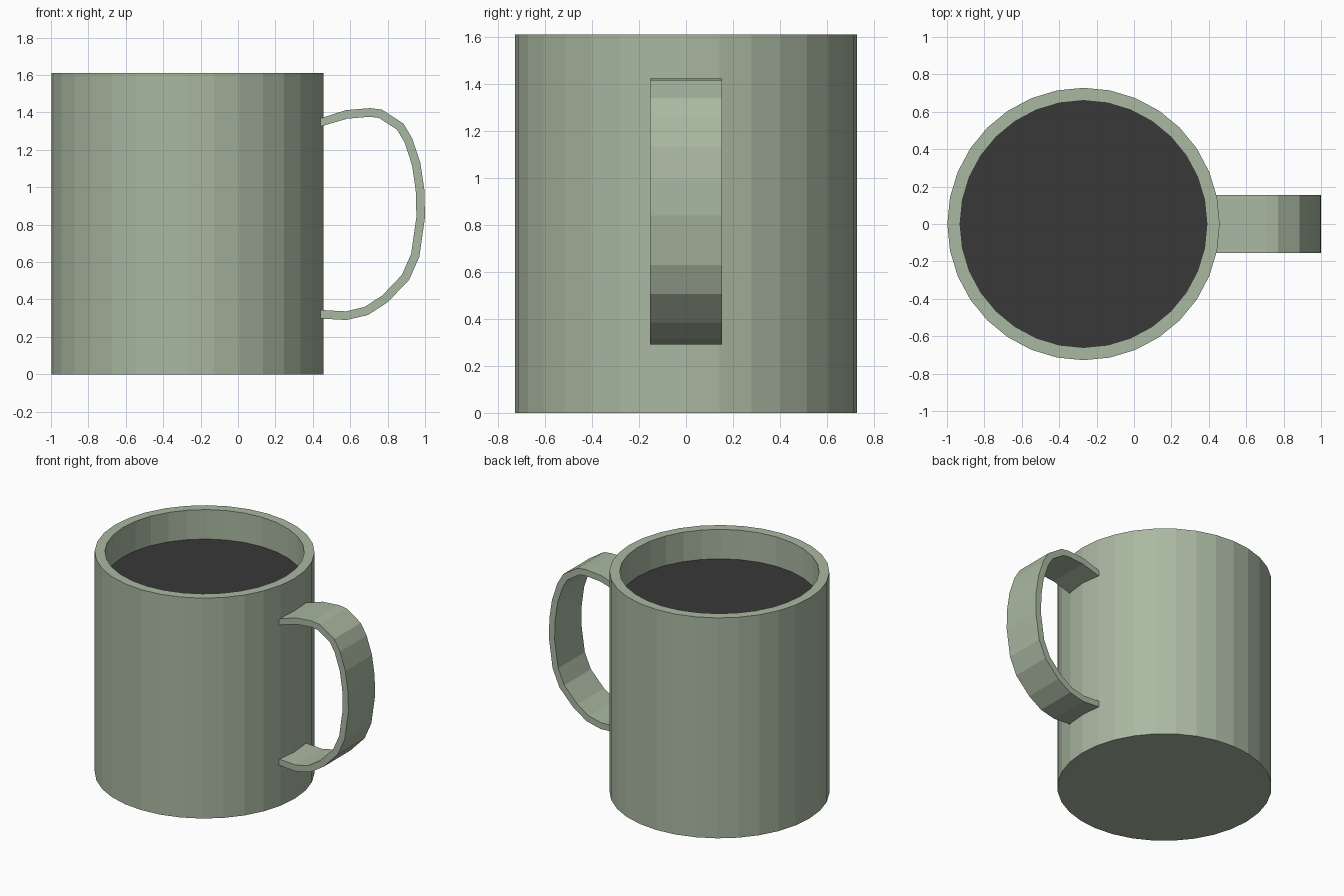
import bpy
import bmesh
import math
from mathutils import Vector

if "Cube" in bpy.data.objects:
    bpy.data.objects.remove(bpy.data.objects["Cube"])

CX, SIDES = -0.27, 32


def material(name, color):
    m = bpy.data.materials.new(name)
    m.diffuse_color = color
    m.use_nodes = True
    m.node_tree.nodes["Principled BSDF"].inputs["Base Color"].default_value = m.diffuse_color
    return m


def finish(name, bm, mat):
    bmesh.ops.recalc_face_normals(bm, faces=bm.faces[:])
    me = bpy.data.meshes.new(name)
    bm.to_mesh(me)
    bm.free()
    me.materials.append(mat)
    ob = bpy.data.objects.new(name, me)
    bpy.context.collection.objects.link(ob)
    return ob


def ring(bm, r, z):
    return [bm.verts.new((CX + r * math.cos(a), r * math.sin(a), z))
            for a in (2 * math.pi * i / SIDES for i in range(SIDES))]


def bridge(bm, a, b):
    for i in range(len(a)):
        j = (i + 1) % len(a)
        bm.faces.new((a[i], a[j], b[j], b[i]))


green = material("sage_glaze", (0.40, 0.48, 0.36, 1))
dark = material("dark_liquid", (0.04, 0.04, 0.04, 1))

# Cup: outer wall, flat rim, inner wall and floor
bm = bmesh.new()
rings = [ring(bm, r, z) for r, z in
         ((0.728, 0), (0.728, 1.61), (0.66, 1.61), (0.66, 0.07))]
for a, b in zip(rings, rings[1:]):
    bridge(bm, a, b)
bm.faces.new(rings[0])
bm.faces.new(rings[-1])
finish("cup", bm, green)

# Drink surface
bm = bmesh.new()
bm.faces.new(ring(bm, 0.66, 1.395))
finish("drink", bm, dark)

# Handle: outer outline in x,z, thickened inward into a flat strap
outer = [Vector(p) for p in (
    (0.44, 1.368), (0.575, 1.412), (0.705, 1.423), (0.77, 1.415),
    (0.885, 1.34), (0.932, 1.26), (0.975, 1.13), (0.996, 0.99),
    (1.0, 0.84), (0.97, 0.63), (0.915, 0.505), (0.80, 0.385),
    (0.695, 0.317), (0.58, 0.29), (0.44, 0.298))]
T = 0.046
bm = bmesh.new()
sections = []
for i, p in enumerate(outer):
    a, b = outer[max(i - 1, 0)], outer[min(i + 1, len(outer) - 1)]
    d1 = (p - a).normalized() if i else (b - p).normalized()
    d2 = (b - p).normalized() if p != b else d1
    d = (d1 + d2).normalized()
    q = p + Vector((d.y, -d.x)) * T / d.dot(d1)
    if i in (0, len(outer) - 1):
        q.x = p.x
    sections.append([bm.verts.new((v.x, y, v.y)) for v, y in
                     ((p, -0.154), (p, 0.154), (q, 0.154), (q, -0.154))])
for a, b in zip(sections, sections[1:]):
    bridge(bm, a, b)
bm.faces.new(sections[0])
bm.faces.new(sections[-1])
finish("handle", bm, green)
